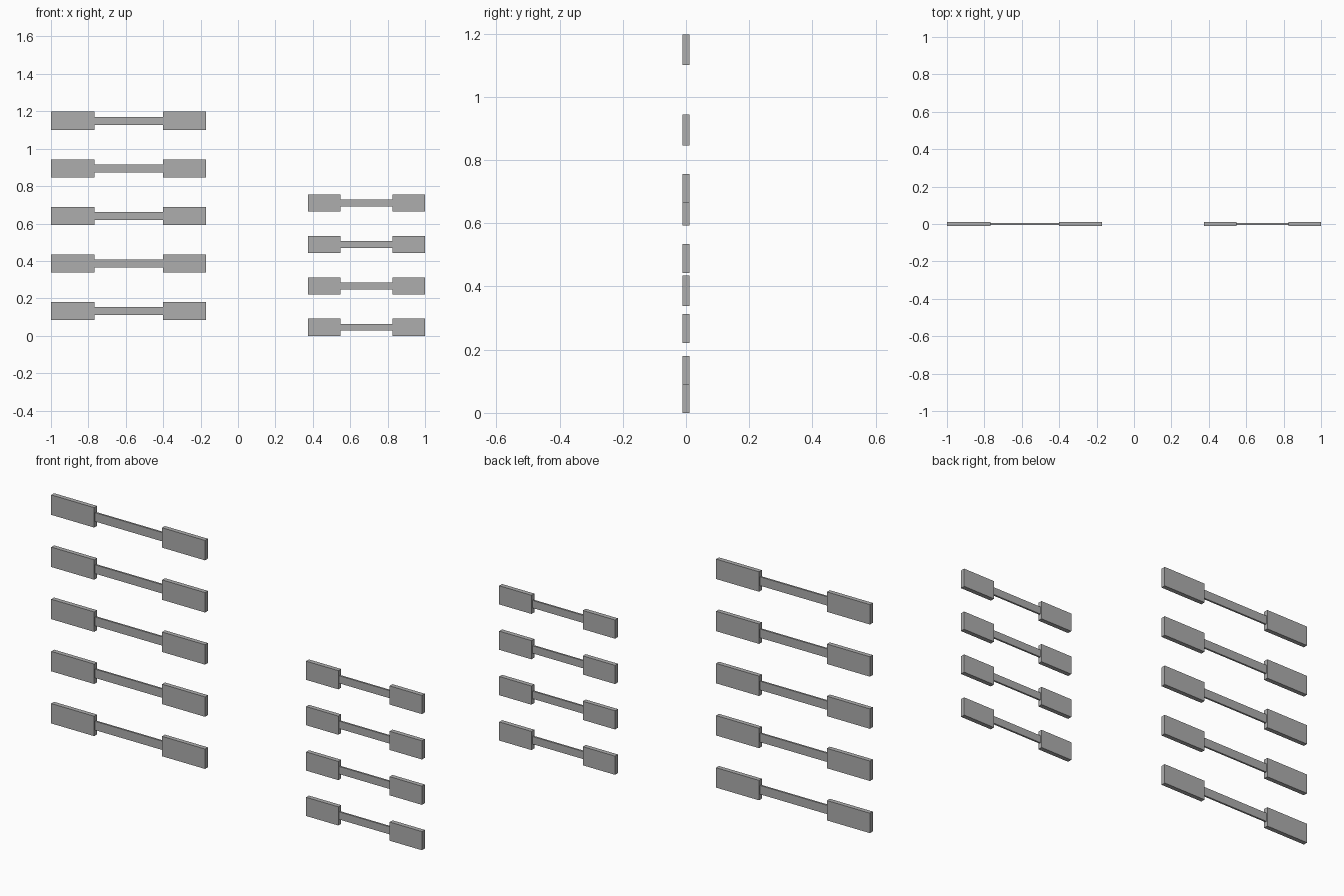
import bpy

cube = bpy.data.objects.get("Cube")
if cube:
    bpy.data.objects.remove(cube, do_unlink=True)

# One plain grey finish
grey = bpy.data.materials.new("grey")
grey.use_nodes = True
colour = (0.42, 0.42, 0.42, 1)
grey.diffuse_color = colour
grey.node_tree.nodes["Principled BSDF"].inputs["Base Color"].default_value = colour


def box(name, x0, x1, z, height, depth):
    """Box from x0 to x1, centred on height z and on y = 0."""
    bpy.ops.mesh.primitive_cube_add(size=1, location=((x0 + x1) / 2, 0, z))
    obj = bpy.context.object
    obj.name = name
    obj.scale = (x1 - x0, depth, height)
    bpy.ops.object.transform_apply(location=False, rotation=False, scale=True)
    obj.data.materials.append(grey)


def rungs(name, count, x0, x1, end_width, z0, step, end_height, bar_height):
    """Stack of flat rungs, each a thin bar between two thicker end plates."""
    for i in range(count):
        z = z0 + i * step
        box(f"{name}_right_plate", x0, x0 + end_width, z, end_height, 0.022)
        box(f"{name}_left_plate", x1 - end_width, x1, z, end_height, 0.022)
        box(f"{name}_bar", x0 + end_width, x1 - end_width, z, bar_height, 0.009)


# Tall stack of long rungs, then the lower stack of short rungs
rungs("long_rung", 5, -1.0, -0.17, 0.232, 0.132, 0.2543, 0.097, 0.043)
rungs("short_rung", 4, 0.375, 1.0, 0.174, 0.0455, 0.2213, 0.091, 0.037)
